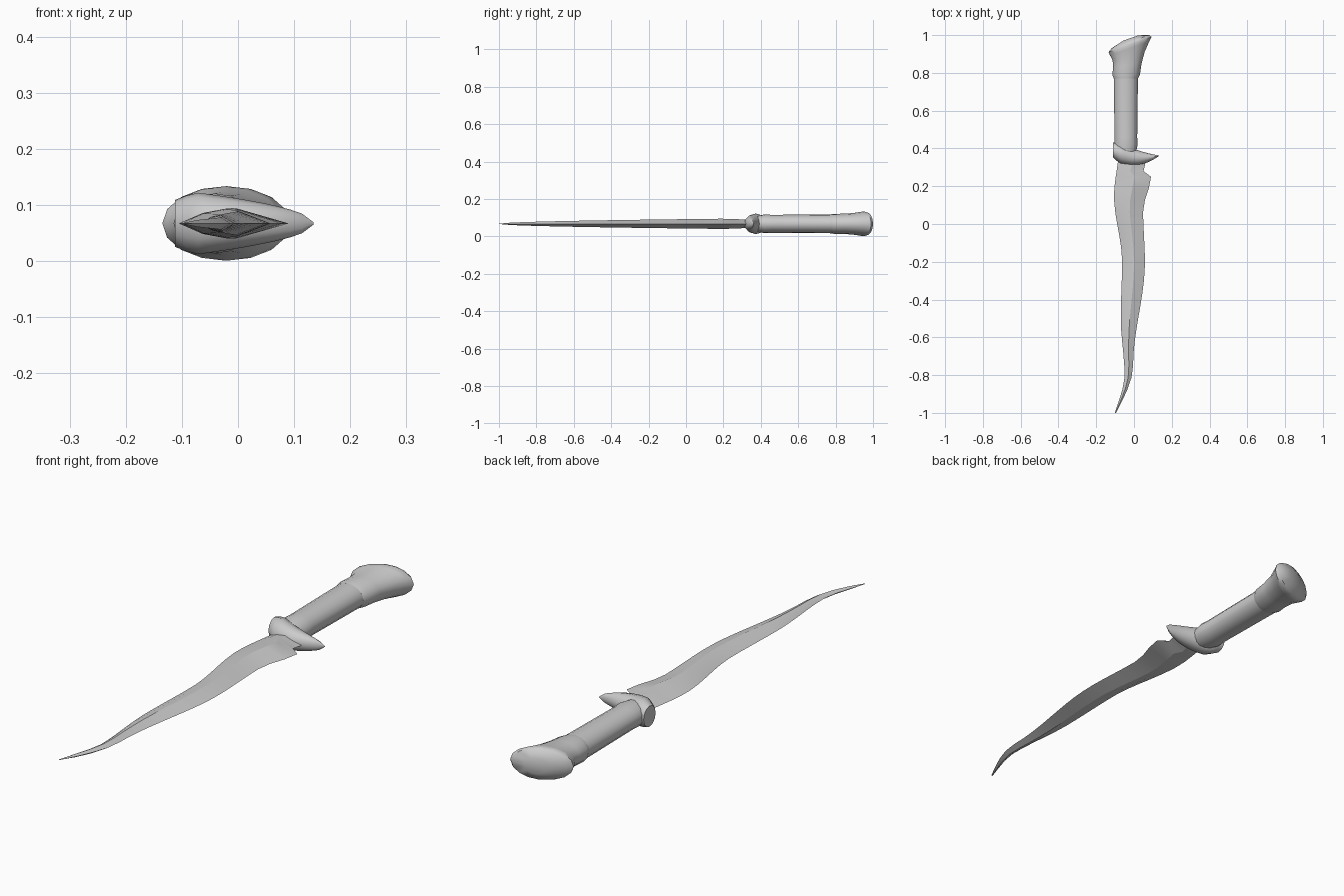
import bpy, bmesh
from math import sin, cos, pi, sqrt, radians

cube = bpy.data.objects.get("Cube")
if cube:
    bpy.data.objects.remove(cube)

middle = .067  # height of the dagger's centre plane

grey = bpy.data.materials.new("plain grey")
grey.use_nodes = True
colour = (.6, .6, .6, 1)
grey.diffuse_color = colour
grey.node_tree.nodes["Principled BSDF"].inputs["Base Color"].default_value = colour


def loft(name, rings, smooth_angle):
    """Skin a list of equal-length point rings and cap both ends."""
    bm = bmesh.new()
    rows = [[bm.verts.new(point) for point in ring] for ring in rings]
    for row, following in zip(rows, rows[1:]):
        for i in range(len(row)):
            bm.faces.new((row[i - 1], row[i], following[i], following[i - 1]))
    bm.faces.new(rows[0])
    bm.faces.new(rows[-1])
    bmesh.ops.recalc_face_normals(bm, faces=bm.faces)
    mesh = bpy.data.meshes.new(name)
    bm.to_mesh(mesh)
    bm.free()
    mesh.materials.append(grey)
    part = bpy.data.objects.new(name, mesh)
    bpy.context.collection.objects.link(part)
    bpy.ops.object.select_all(action='DESELECT')
    part.select_set(True)
    bpy.context.view_layer.objects.active = part
    bpy.ops.object.shade_smooth_by_angle(angle=radians(smooth_angle))


def circle(sides):
    """Cosine and sine pairs around a full turn."""
    return [(cos(2 * pi * i / sides), sin(2 * pi * i / sides)) for i in range(sides)]


def wave(knots, y):
    """Ease between turning points, listed from the guard to the tip."""
    for (y_start, x_start), (y_end, x_end) in zip(knots, knots[1:]):
        if y >= y_end:
            t = (y_start - y) / (y_start - y_end)
            return x_start + (x_end - x_start) * t * t * (3 - 2 * t)


def blade_ring(y):
    """Thin section with a crisp ridge, a soft left shoulder and two edges."""
    left = wave(left_edge, y)
    right = wave(right_edge, y)
    ridge = left + (right - left) * .52
    shoulder = (left + ridge) / 2
    thick = min(.025 * sqrt(y - blade_tip), .02 + (blade_root - y) / 20)
    return [(left, y, middle),
            (shoulder, y, middle + thick * .7), (ridge, y, middle + thick),
            (right, y, middle),
            (ridge, y, middle - thick), (shoulder, y, middle - thick * .7)]


def handle_ring(y, half_width):
    """Oval section that drifts right and leans over towards the pommel."""
    half_height = min(.8 * half_width, .03 + .32 * half_width)
    centre = max(0, y - .78) * .13 - .043
    lean = .35 * half_width * min(1, max(0, (y - .8) / .13))
    return [(centre + half_width * c, y + lean * c, middle + half_height * s)
            for c, s in circle(16)]


def guard_ring(t):
    """Section across the guard: blunt on the left, narrowing to a spike."""
    blunt = min(1, .7 + 2 * t)
    half_depth = .055 * blunt * (1 - t * t)
    half_height = .06 * blunt * sqrt(1 - t)
    x = -.112 + .247 * t
    y = .35 + (t - .65) ** 2 / 10
    return [(x, y + half_depth * c, middle + half_height * s) for c, s in circle(12)]


# Wavy blade with a barb below the guard
blade_root, barb, blade_tip = .37, .25, -1.001
left_edge = [(.4, -.08), (.15, -.106), (-.2, -.063), (-.5, -.07), (-.8, -.05), (-1.1, -.12)]
right_edge = [(.4, .03), (.32, .06), (.28, .05), (barb, .09), (.07, .048),
              (-.2, .058), (-.75, -.005), (-1.2, -.16)]
steps = 20
blade_rows = [blade_root, .32, .28]
blade_rows += [barb - (barb + 1) * i / steps for i in range(steps + 1)]
loft("blade", [blade_ring(y) for y in blade_rows], 24)

# Grip with a swelling behind the guard
grip = [(.36, .05), (.42, .062), (.46, .06), (.78, .064)]
loft("grip", [handle_ring(*ring) for ring in grip], 45)

# Collar running into a slanted, flared, domed pommel
pommel = [(.77, .064), (.79, .073), (.84, .075), (.89, .085), (.93, .104),
          (.95, .114), (.965, .1), (.985, .04)]
loft("pommel", [handle_ring(*ring) for ring in pommel], 45)

# Guard drawn out to a spike on the model's left
guard_steps = 12
loft("guard", [guard_ring(min(.999, i / guard_steps)) for i in range(guard_steps + 1)], 45)
